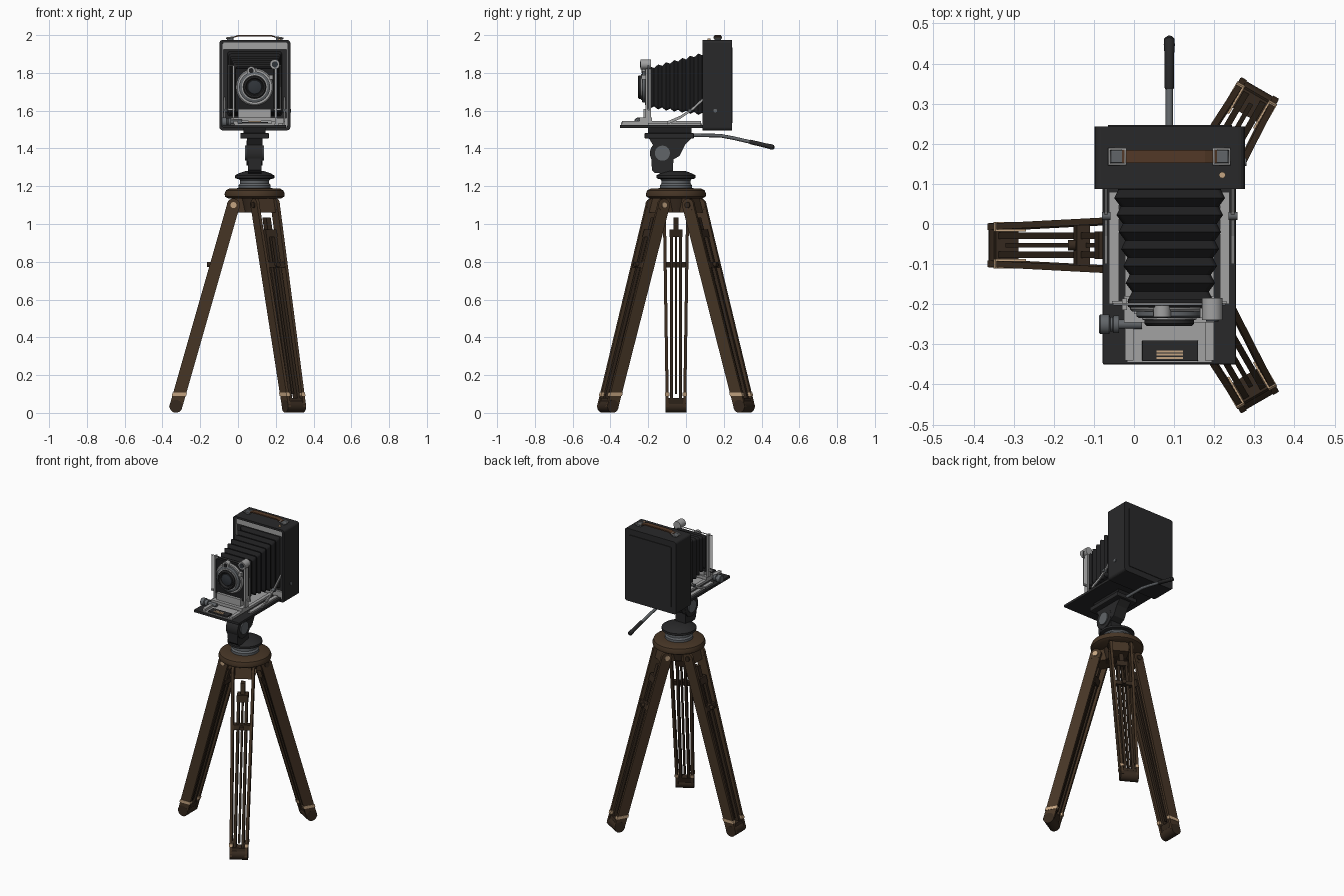
import bpy, bmesh, math
from mathutils import Vector

def mat(name, r, g, b):
    m = bpy.data.materials.new(name)
    m.diffuse_color = (r, g, b, 1)
    return m

BLACK = mat("black leather", 0.022, 0.022, 0.023)
DARK = mat("bellows black", 0.013, 0.013, 0.014)
SILVER = mat("silver metal", 0.36, 0.36, 0.36)
STEEL = mat("grey steel", 0.12, 0.13, 0.14)
WOOD = mat("brown wood", 0.062, 0.036, 0.019)
WOOD2 = mat("dark wood", 0.036, 0.022, 0.013)
STRAP = mat("brown strap", 0.085, 0.04, 0.02)
BRASS = mat("pale brass", 0.55, 0.37, 0.22)
GLASS = mat("dark glass", 0.03, 0.035, 0.042)

CX, CY = 0.088, -0.053      # tripod axis
LX, LZ = 0.088, 1.725       # lens axis

def finish(name, bm, m, smooth=False, bevel=0):
    bmesh.ops.recalc_face_normals(bm, faces=bm.faces)
    me = bpy.data.meshes.new(name)
    bm.to_mesh(me)
    bm.free()
    me.materials.append(m)
    o = bpy.data.objects.new(name, me)
    bpy.context.collection.objects.link(o)
    if bevel:
        b = o.modifiers.new("bevel", 'BEVEL')
        b.width, b.segments = bevel, 2
    if smooth:
        bpy.context.view_layer.objects.active = o
        o.select_set(True)
        bpy.ops.object.shade_smooth_by_angle(angle=math.radians(35))
        o.select_set(False)
    return o

def loft(name, rings, m, smooth=False, bevel=0, caps=True):
    bm = bmesh.new()
    vs = [[bm.verts.new(p) for p in r] for r in rings]
    n = len(rings[0])
    for a, b in zip(vs, vs[1:]):
        for i in range(n):
            bm.faces.new((a[i], a[(i + 1) % n], b[(i + 1) % n], b[i]))
    if caps:
        bm.faces.new(vs[0])
        bm.faces.new(vs[-1])
    return finish(name, bm, m, smooth, bevel)

def box(name, x0, x1, y0, y1, z0, z1, m, bevel=0):
    q = [(x0, y0), (x1, y0), (x1, y1), (x0, y1)]
    return loft(name, [[(x, y, z) for x, y in q] for z in (z0, z1)], m, bevel=bevel)

def lathe(name, base, axis, profile, m, n=32):
    """profile: (radius, distance along axis)"""
    base, axis = Vector(base), Vector(axis).normalized()
    u = axis.orthogonal().normalized()
    w = axis.cross(u)
    ang = [2 * math.pi * i / n for i in range(n)]
    return loft(name, [[base + axis * h + (u * math.cos(a) + w * math.sin(a)) * r for a in ang]
                       for r, h in profile], m, True)

def rod(name, p0, p1, r, m, n=16):
    d = Vector(p1) - Vector(p0)
    return lathe(name, p0, d, [(r, 0), (r, d.length)], m, n)

def path(name, pts, r, m, cyclic=False):
    cu = bpy.data.curves.new(name, 'CURVE')
    cu.dimensions, cu.bevel_depth, cu.bevel_resolution, cu.use_fill_caps = '3D', r, 2, True
    s = cu.splines.new('POLY')
    s.points.add(len(pts) - 1)
    for sp, p in zip(s.points, pts):
        sp.co = (*p, 1)
    s.use_cyclic_u = cyclic
    cu.materials.append(m)
    o = bpy.data.objects.new(name, cu)
    bpy.context.collection.objects.link(o)

# ---- tripod legs
def leg(k, a):
    d = Vector((math.cos(a), math.sin(a), 0))
    t = Vector((-math.sin(a), math.cos(a), 0))
    def P(z, dr, dt):
        return Vector((CX, CY, z)) + d * (0.112 + (1.1 - z) * 0.286 + dr) + t * dt
    def bar(name, z0, z1, r0, r1, t0, t1, hw, m):
        loft(f"{name}_{k}", [[P(z, r, c + s) for r, s in ((r0, -hw), (r1, -hw), (r1, hw), (r0, hw))]
                             for z, c in ((z0, t0), (z1, t1))], m)
    for s in (-1, 1):
        bar("leg_side_slat", 0.03, 1.1, -0.035, 0.035, s * 0.046, s * 0.062, 0.008, WOOD)
        bar("leg_inner_bar", 0.04, 0.97, -0.026, 0.022, s * 0.024, s * 0.024, 0.008, WOOD2)
        bar("leg_clip", 0.09, 0.108, -0.038, 0.038, s * 0.046, s * 0.046, 0.0115, BRASS)
        rod(f"leg_hinge_cheek_{k}", P(1.1, 0, s * 0.053), P(1.1, 0, s * 0.07), 0.035, WOOD, 24)
        rod(f"leg_hinge_bolt_{k}", P(1.1, 0, s * 0.07), P(1.1, 0, s * 0.077), 0.016, BRASS if s > 0 else WOOD2)
    bar("leg_centre_bar", 0.1, 1.035, -0.02, 0.01, 0, 0, 0.006, WOOD2)
    bar("leg_centre_tip", 0.96, 1.035, -0.025, 0.015, 0, 0, 0.014, WOOD2)
    bar("leg_inner_bridge", 0.93, 0.97, -0.03, 0.026, 0, 0, 0.034, WOOD2)
    bar("leg_lower_bridge", 0.04, 0.08, -0.028, 0.028, 0, 0, 0.044, WOOD2)
    rod(f"leg_foot_{k}", P(0.035, 0, -0.055), P(0.035, 0, 0.055), 0.034, WOOD2, 24)
    rod(f"leg_lock_knob_{k}", P(0.785, 0.03, 0), P(0.785, 0.05, 0), 0.013, WOOD2)
    bar("leg_lock_bridge", 0.77, 0.80, 0.0, 0.032, 0, 0, 0.055, WOOD2)
    bar("hub_lug", 1.06, 1.145, -0.07, 0.012, 0, 0, 0.05, WOOD)

for k, a in enumerate((180, 60, -60)):
    leg(k, math.radians(a))

# ---- tripod hub and head
lathe("hub_core", (CX, CY, 0), (0, 0, 1), [(0.07, 1.06), (0.085, 1.145)], WOOD2)
lathe("wood_top_disc", (CX, CY, 0), (0, 0, 1),
      [(0.14, 1.135), (0.157, 1.145), (0.159, 1.16), (0.152, 1.178), (0.135, 1.187), (0.08, 1.19)], WOOD, 48)
lathe("head_collar", (CX, CY, 0), (0, 0, 1),
      [(0.085, 1.185), (0.085, 1.205), (0.077, 1.215), (0.077, 1.23), (0.09, 1.245)], STEEL, 40)
lathe("head_pan_disc", (CX, CY, 0), (0, 0, 1),
      [(0.09, 1.238), (0.104, 1.243), (0.104, 1.257), (0.085, 1.268), (0.05, 1.28)], BLACK, 40)

def side_profile(name, pts, x0, x1, m):
    loft(name, [[(x, y, z) for y, z in pts] for x in (x0, x1)], m)

side_profile("head_post", [(-0.185, 1.36), (-0.18, 1.285), (-0.165, 1.27), (-0.07, 1.265), (-0.065, 1.38)], 0.052, 0.124, BLACK)
rod("head_tilt_drum", (0.045, -0.125, 1.375), (0.131, -0.125, 1.375), 0.066, BLACK, 32)
rod("head_tilt_cap", (0.038, -0.125, 1.375), (0.138, -0.125, 1.375), 0.04, STEEL, 24)
side_profile("head_bracket", [(-0.2, 1.46), (0.035, 1.46), (-0.005, 1.42), (-0.035, 1.36), (-0.07, 1.34), (-0.17, 1.41)],
             0.047, 0.129, BLACK)
box("head_plate", 0.012, 0.164, -0.22, 0.042, 1.452, 1.482, BLACK, 0.006)
box("quick_release_plate", 0.03, 0.146, -0.2, 0.03, 1.48, 1.51, DARK)
path("pan_handle_rod", [(0.088, 0.02, 1.47), (0.088, 0.18, 1.468), (0.088, 0.25, 1.455), (0.088, 0.35, 1.432)], 0.0095, STEEL)
p0 = Vector((0.088, 0.335, 1.436))
lathe("pan_handle_grip", p0, Vector((0, 0.13, -0.031)),
      [(0.009, 0), (0.012, 0.005), (0.012, 0.09), (0.014, 0.115), (0.013, 0.13), (0.006, 0.137)], BLACK, 20)

# ---- camera body: rounded box with a recessed front
def round_rect(x0, x1, z0, z1, r, n=5):
    out = []
    for i, (cx, cz) in enumerate(((x1 - r, z1 - r), (x0 + r, z1 - r), (x0 + r, z0 + r), (x1 - r, z0 + r))):
        for j in range(n):
            a = math.pi / 2 * (i + j / (n - 1))
            out.append((cx + r * math.cos(a), cz + r * math.sin(a)))
    return out

def xz_rings(spec):
    return [[(x, y, z) for x, z in round_rect(x0, x1, z0, z1, r)] for y, x0, x1, z0, z1, r in spec]

loft("camera_body", xz_rings([(0.243, -0.098, 0.277, 1.496, 1.974, 0.016), (0.087, -0.098, 0.277, 1.496, 1.974, 0.016),
                              (0.087, -0.083, 0.262, 1.511, 1.961, 0.01), (0.107, -0.083, 0.262, 1.511, 1.961, 0.01)]), BLACK)
loft("back_panel", xz_rings([(0.242, -0.065, 0.244, 1.535, 1.935, 0.01), (0.247, -0.065, 0.244, 1.535, 1.935, 0.01)]), BLACK)
box("front_top_trim", -0.08, 0.259, 0.094, 0.108, 1.924, 1.96, SILVER)
box("front_bottom_trim", -0.08, 0.259, 0.094, 0.108, 1.512, 1.56, SILVER)
for x in (-0.083, 0.257):
    box("front_side_trim", x, x + 0.005, 0.092, 0.108, 1.52, 1.955, SILVER)
rod("side_release_button", (0.275, 0.155, 1.6), (0.281, 0.155, 1.6), 0.01, STEEL)
rod("top_catch", (0.22, 0.122, 1.97), (0.22, 0.122, 1.982), 0.008, BRASS)

# ---- carrying handle
for s in (-1, 1):
    x = 0.0885 + s * 0.13
    box("handle_lug", x - 0.017, x + 0.017, 0.152, 0.184, 1.972, 1.987, STEEL, 0.003)
    path("handle_ring", [(x - s * 0.02, 0.149, 1.99), (x + s * 0.02, 0.149, 1.984),
                         (x + s * 0.02, 0.187, 1.984), (x - s * 0.02, 0.187, 1.99)], 0.004, SILVER, True)
side = [(-0.03, 1.984), (0.0, 1.992), (0.177, 1.992), (0.207, 1.984), (0.207, 1.99), (0.177, 2.0), (0.0, 2.0), (-0.03, 1.99)]
loft("handle_strap", [[(x, y, z) for x, z in side] for y in (0.152, 0.184)], STRAP)

# ---- bellows: tapering loft with alternating ridges
rings, N = [], 14
for i in range(N + 1):
    f = i / N
    e = 0.0 if i % 2 else 0.013
    spec = (0.107 - 0.297 * f, -0.048 + 0.04 * f - e + 0.006, 0.225 - 0.035 * f + e - 0.006,
            1.585 + 0.04 * f - e, 1.9 - 0.08 * f + e, 0.012)
    rings += xz_rings([spec])
loft("bellows", rings, DARK)

# ---- drop bed, rails and struts
box("drop_bed", -0.078, 0.254, -0.35, 0.09, 1.508, 1.525, BLACK, 0.003)
box("bed_track_plate", -0.018, 0.194, -0.345, 0.085, 1.524, 1.531, SILVER)
for s in (-1, 1):
    x = 0.088 + s * 0.1
    box("bed_rail", x - 0.011, x + 0.011, -0.34, 0.08, 1.53, 1.545, SILVER)
    x = 0.088 + s * 0.138
    box("bed_outer_rail", x - 0.012, x + 0.012, -0.2, 0.08, 1.524, 1.535, SILVER)
    x = 0.088 + s * 0.158
    loft("bed_strut", [[(x + dx, y, z + dz) for dx, dz in ((-.004, -.008), (.004, -.008), (.004, .008), (-.004, .008))]
                       for y, z in ((-0.1, 1.535), (-0.03, 1.565), (0.03, 1.605), (0.095, 1.665))], SILVER)
    rod("strut_pivot", (x - 0.01, 0.02, 1.6), (x + 0.012, 0.02, 1.6), 0.01, STEEL)
box("bed_front_grip", 0.02, 0.16, -0.342, -0.29, 1.53, 1.541, BLACK, 0.003)
for y in (-0.334, -0.326, -0.318):
    box("grip_brass_bar", 0.056, 0.122, y - 0.0025, y + 0.0025, 1.54, 1.544, BRASS)
rod("focus_shaft", (-0.05, -0.25, 1.54), (0.02, -0.25, 1.54), 0.012, STEEL)
lathe("focus_knob", (-0.087, -0.25, 1.54), (1, 0, 0),
      [(0.022, 0), (0.025, 0.003), (0.025, 0.025), (0.018, 0.028), (0.018, 0.034), (0.022, 0.036), (0.022, 0.05)], STEEL, 20)

# ---- front standard, wire finder and lens
box("standard_base", -0.025, 0.201, -0.245, -0.18, 1.545, 1.565, SILVER)
box("standard_foot", 0.0, 0.176, -0.225, -0.19, 1.56, 1.61, SILVER)
box("lens_board", -0.015, 0.191, -0.208, -0.186, 1.595, 1.825, DARK, 0.003)
for s in (-1, 1):
    x = 0.088 + s * 0.112
    box("standard_upright", x - 0.006, x + 0.006, -0.214, -0.186, 1.56, 1.84, SILVER)
box("standard_crossbar", -0.055, 0.231, -0.202, -0.192, 1.602, 1.612, SILVER)
path("wire_finder", [(-0.05, -0.2, 1.605), (-0.05, -0.2, 1.838), (0.226, -0.2, 1.838), (0.226, -0.2, 1.605)], 0.0035, SILVER)
lathe("shutter_ring", (LX, -0.2, LZ), (0, -1, 0), [(0.098, 0), (0.098, 0.012), (0.092, 0.018), (0.08, 0.018)], SILVER, 40)
lathe("shutter_face", (LX, -0.21, LZ), (0, -1, 0), [(0.082, 0), (0.082, 0.02), (0.076, 0.024)], STEEL, 40)
lathe("lens_barrel", (LX, -0.23, LZ), (0, -1, 0),
      [(0.062, 0), (0.062, 0.018), (0.056, 0.024), (0.048, 0.024), (0.042, 0.012), (0.03, 0.012)], BLACK, 40)
lathe("lens_rim", (LX, -0.23, LZ), (0, -1, 0), [(0.068, 0), (0.068, 0.008), (0.06, 0.01)], SILVER, 40)
lathe("lens_glass", (LX, -0.238, LZ), (0, -1, 0), [(0.042, 0), (0.036, 0.007), (0.02, 0.011), (0.005, 0.012)], GLASS, 32)
rod("shutter_dial", (0.07, -0.2, 1.812), (0.07, -0.232, 1.812), 0.022, SILVER, 24)
rod("shutter_dial_face", (0.07, -0.23, 1.812), (0.07, -0.235, 1.812), 0.013, DARK, 24)
rod("viewfinder_lens", (0.195, -0.185, 1.845), (0.195, -0.24, 1.845), 0.026, SILVER, 24)
rod("viewfinder_glass", (0.195, -0.238, 1.845), (0.195, -0.243, 1.845), 0.016, GLASS, 24)
box("shutter_lever", 0.165, 0.185, -0.235, -0.21, 1.765, 1.79, SILVER)
